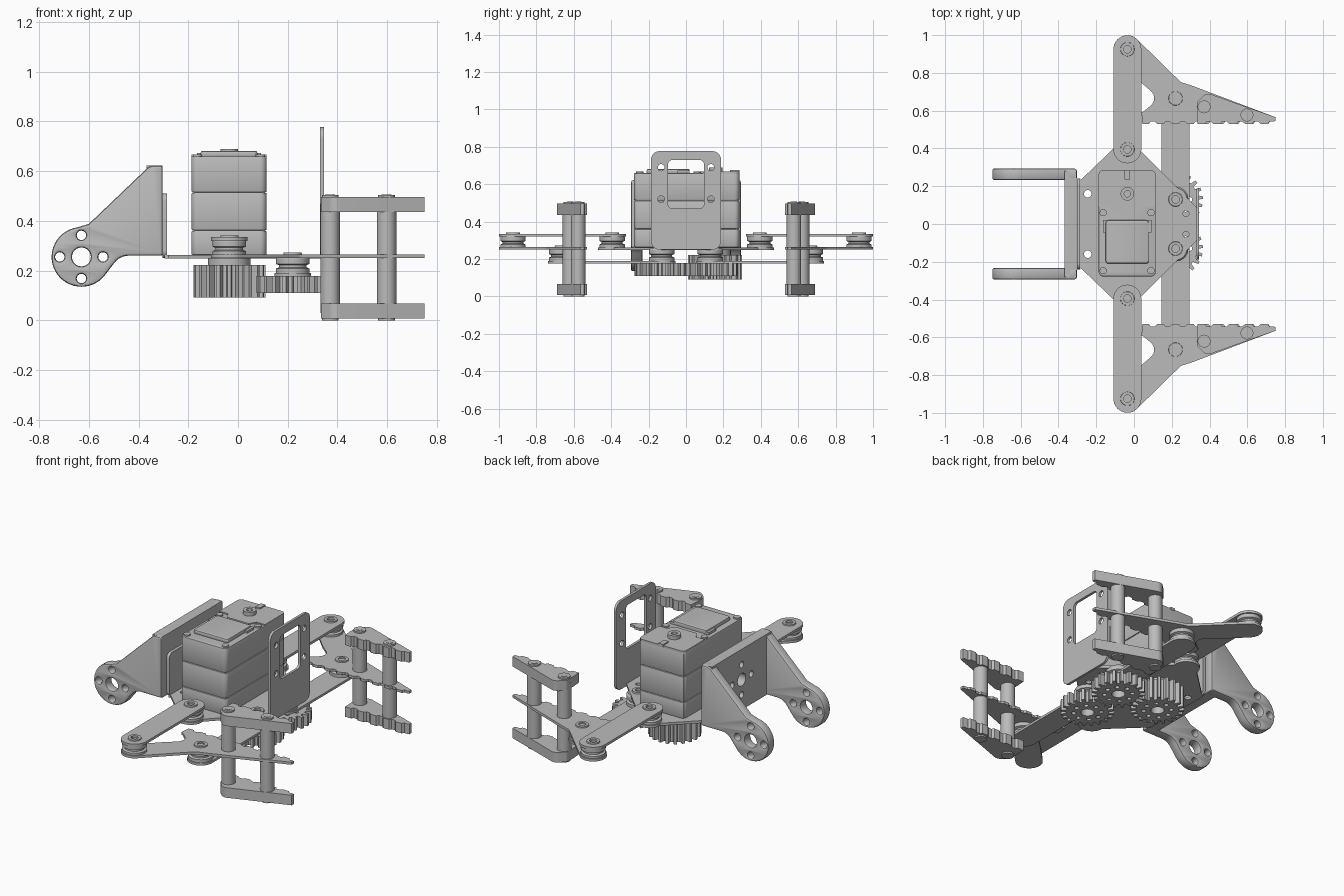
import bpy, bmesh
from math import sin, cos, pi, radians
from mathutils import Matrix, Vector

if "Cube" in bpy.data.objects:
    bpy.data.objects.remove(bpy.data.objects["Cube"])

GREY = bpy.data.materials.new("plain grey")
GREY.use_nodes = True
GREY.diffuse_color = (0.5, 0.5, 0.5, 1)
GREY.node_tree.nodes["Principled BSDF"].inputs["Base Color"].default_value = (0.5, 0.5, 0.5, 1)

# Orientation of flat profiles: lying, facing the front, facing the side
LYING = Matrix.Identity(4)
FRONT = Matrix(((1, 0, 0, 0), (0, 0, -1, 0), (0, 1, 0, 0), (0, 0, 0, 1)))
SIDE = Matrix(((0, 0, 1, 0), (1, 0, 0, 0), (0, 1, 0, 0), (0, 0, 0, 1)))


def arc(cx, cy, r, start=0, end=360, n=24):
    angles = [radians(start + (end - start) * i / n) for i in range(n + (end - start < 360))]
    return [(cx + r * cos(a), cy + r * sin(a)) for a in angles]


def rounded(corners, steps=6):
    """Outline from (x, y) or (x, y, fillet radius) corners."""
    out = []
    for i, corner in enumerate(corners):
        p = Vector(corner[:2])
        r = corner[2] if len(corner) > 2 else 0
        if not r:
            out.append(p)
            continue
        u = (Vector(corners[i - 1][:2]) - p).normalized()
        v = (Vector(corners[(i + 1) % len(corners)][:2]) - p).normalized()
        half = u.angle(v) / 2
        c = p + (u + v).normalized() * r / sin(half)
        t = r * cos(half) / sin(half)
        a, b = p + u * t - c, p + v * t - c
        out += [c + a.lerp(b, k / steps).normalized() * r for k in range(steps + 1)]
    return out


def box_outline(x0, x1, y0, y1, r=0):
    return rounded([(x0, y0, r), (x1, y0, r), (x1, y1, r), (x0, y1, r)])


def finish(name, mesh):
    mesh.materials.clear()
    mesh.materials.append(GREY)
    for p in mesh.polygons:
        p.use_smooth = True
    mesh.set_sharp_from_angle(angle=radians(30))
    ob = bpy.data.objects.new(name, mesh)
    bpy.context.collection.objects.link(ob)
    return ob


def plate(name, outline, low, high, holes=(), turn=LYING, bevel=0):
    """Extruded flat profile with holes, from low to high along its normal."""
    curve = bpy.data.curves.new(name, "CURVE")
    curve.dimensions, curve.fill_mode = "2D", "BOTH"
    curve.extrude = (high - low) / 2 - bevel
    curve.bevel_depth, curve.offset, curve.bevel_resolution = bevel, -bevel, 1
    for loop in [outline, *holes]:
        spline = curve.splines.new("POLY")
        spline.points.add(len(loop) - 1)
        for point, co in zip(spline.points, loop):
            point.co = (co[0], co[1], 0, 1)
        spline.use_cyclic_u = True
    helper = bpy.data.objects.new(name, curve)
    mesh = bpy.data.meshes.new_from_object(helper)
    bpy.data.objects.remove(helper)
    bpy.data.curves.remove(curve)
    bm = bmesh.new()
    bm.from_mesh(mesh)
    bmesh.ops.remove_doubles(bm, verts=bm.verts, dist=0.0002)
    bmesh.ops.transform(bm, verts=bm.verts, matrix=turn @ Matrix.Translation((0, 0, (low + high) / 2)))
    bmesh.ops.recalc_face_normals(bm, faces=bm.faces)
    bm.to_mesh(mesh)
    bm.free()
    return finish(name, mesh)


def spool(name, x, y, z):
    """Pivot bearing: stacked turned profile around a vertical axis."""
    profile = [(0, 0), (0.058, 0), (0.068, 0.008), (0.068, 0.028), (0.056, 0.033), (0.056, 0.042), (0.068, 0.047),
               (0.068, 0.068), (0.06, 0.08), (0.038, 0.08), (0.036, 0.092), (0.02, 0.092), (0.02, 0.08), (0, 0.08)]
    bm = bmesh.new()
    verts = [bm.verts.new((x + r, y, z + h)) for r, h in profile]
    edges = [bm.edges.new(pair) for pair in zip(verts, verts[1:])]
    bmesh.ops.spin(bm, geom=verts + edges, cent=(x, y, z), axis=(0, 0, 1), angle=2 * pi, steps=28)
    bmesh.ops.remove_doubles(bm, verts=bm.verts, dist=0.0002)
    bmesh.ops.recalc_face_normals(bm, faces=bm.faces)
    mesh = bpy.data.meshes.new(name)
    bm.to_mesh(mesh)
    bm.free()
    finish(name, mesh)


def gear(name, x, y, low, high, phase=0, teeth=20):
    outline = []
    for i in range(teeth):
        for part, r in ((-0.3, 0.116), (-0.17, 0.145), (0.17, 0.145), (0.3, 0.116)):
            a = 2 * pi * (i + part + phase) / teeth
            outline.append((x + r * cos(a), y + r * sin(a)))
    holes = [arc(x, y, 0.036)]
    holes += [arc(hx, hy, 0.013, n=12) for hx, hy in arc(x, y, 0.075, n=8)]
    plate(name, outline, low, high, holes)


ARM_X, ARM_Y, LINK_X = -0.035, 0.925, 0.22

# Base plate with pivot lobes and upright tabs
half = [(0.335, 0.085), (0.038, 0.385), (0.038, 0.47, 0.07), (-0.108, 0.47, 0.07), (-0.108, 0.40), (-0.28, 0.235)]
base = rounded(half + [(c[0], -c[1], *c[2:]) for c in reversed(half)])
base_holes = [arc(x, s * y, r, n=16) for s in (1, -1)
              for x, y, r in ((LINK_X, 0.13, 0.02), (0.275, 0.055, 0.016), (-0.245, 0.16, 0.02))]
plate("base_plate", base, 0.248, 0.263, base_holes)
plate("rear_tab", box_outline(-0.24, 0.24, 0.25, 0.51, 0.03), -0.303, -0.286, turn=SIDE)
plate("rear_tab_bend", box_outline(-0.295, -0.27, -0.235, 0.235), 0.248, 0.263)
plate("sensor_plate", box_outline(-0.187, 0.187, 0.25, 0.777, 0.045), 0.33, 0.345,
      [box_outline(-0.097, 0.097, 0.47, 0.73, 0.025)]
      + [arc(s * 0.133, z, 0.018, n=16) for s in (1, -1) for z in (0.52, 0.69)], SIDE)

# Mounting bracket
head = (-0.63, 0.255)
cheek = arc(*head, 0.12, 98, 318, 28) + rounded(
    [(-0.541, 0.175), (-0.475, 0.26, 0.07), (-0.303, 0.26, 0.01), (-0.303, 0.622, 0.01), (-0.355, 0.622, 0.04), (-0.60, 0.388)])[1:]
cheek_holes = [arc(*head, 0.038)] + [arc(x, z, 0.019, n=16) for x, z in arc(*head, 0.087, n=4)]
for label, low in (("front", 0.233), ("back", -0.293)):
    plate(f"bracket_{label}_cheek", cheek, low, low + 0.06, cheek_holes, FRONT, 0.01)
plate("bracket_wall", box_outline(-0.28, 0.28, 0.26, 0.622), -0.368, -0.304,
      [arc(0, 0.44, 0.038)] + [arc(y, z, 0.019, n=16) for y, z in arc(0, 0.44, 0.09, n=4)], SIDE)

# Servo housing in three stacked shells
for label, low, high in (("lower", 0.263, 0.36), ("middle", 0.362, 0.513), ("upper", 0.515, 0.66)):
    plate(f"servo_{label}_case", box_outline(-0.187, 0.115, -0.278, 0.285, 0.025), low, high, bevel=0.005)
plate("servo_core", box_outline(-0.18, 0.108, -0.27, 0.278), 0.27, 0.65)
plate("servo_lid", box_outline(-0.15, 0.078, -0.21, 0.02, 0.015), 0.655, 0.682, bevel=0.008)
plate("servo_lid_step", box_outline(-0.165, 0.093, -0.045, 0.02), 0.655, 0.674)
plate("servo_rear_cover", rounded([(-0.187, 0.09), (-0.13, 0.09), (-0.105, 0.05), (0.035, 0.05), (0.06, 0.09),
                                   (0.115, 0.09), (0.115, 0.285, 0.025), (-0.187, 0.285, 0.025)]), 0.655, 0.667)
plate("servo_shaft_cap", arc(ARM_X, 0.16, 0.036), 0.66, 0.69, [arc(ARM_X, 0.16, 0.017)])
plate("servo_cable_slot", box_outline(-0.05, -0.02, 0.235, 0.287), 0.66, 0.675)
for x in (-0.163, 0.09):
    for y in (0.06, -0.247):
        plate("servo_screw", arc(x, y, 0.019, n=16), 0.655, 0.668)
plate("servo_horn", arc(ARM_X, 0.155, 0.085), 0.215, 0.25)

# Gear train
gear("drive_gear", ARM_X, 0.155, 0.092, 0.222)
gear("left_link_gear", LINK_X, 0.13, 0.11, 0.178, 0.25)
gear("right_link_gear", LINK_X, -0.13, 0.11, 0.178, 0.25)

# Serrated inner edge shared by the finger and its pads
def scallops(x0, x1, y=0.53, count=9):
    step = (x1 - x0) / count
    return [(x0 + step * (i + f), y + d) for i in range(count)
            for f, d in ((0.05, 0), (0.5, 0), (0.62, 0.013), (0.88, 0.013))] + [(x1, y + 0.015)]


# Both grippers, mirrored front to back
for s, side in ((1, "back"), (-1, "front")):
    def flip(loop):
        return [(p[0], s * p[1]) for p in loop]

    def capsule(x, y0, y1, r=0.074):
        return flip(arc(x, y0, r, 180, 360, 14) + arc(x, y1, r, 0, 180, 14))

    plate(f"{side}_outer_link", capsule(ARM_X, 0.395, ARM_Y), 0.32, 0.335,
          [flip(arc(ARM_X, y, 0.02, n=16)) for y in (0.395, ARM_Y)])
    plate(f"{side}_inner_link", capsule(LINK_X, 0.13, 0.665), 0.176, 0.19)
    for y in (0.395, ARM_Y):
        spool(f"{side}_outer_spool", ARM_X, s * y, 0.25)
    for y in (0.13, 0.665):
        spool(f"{side}_inner_spool", LINK_X, s * y, 0.18)

    tip = [(0.75, 0.565)]
    finger = (scallops(0.04, 0.75) + tip + rounded([(0.3, 0.735), (0.25, 0.75, 0.04), (0.2, 0.797)])
              + arc(ARM_X, ARM_Y, 0.074, 48, 228, 16)
              + rounded([(0.03, 0.755), (0.135, 0.665, 0.05), (0.05, 0.595), (0.04, 0.59)]))
    plate(f"{side}_finger", flip(finger), 0.25, 0.265)

    pad = scallops(0.333, 0.75, count=5) + tip + rounded([(0.6, 0.618), (0.385, 0.695, 0.04), (0.333, 0.645, 0.02), (0.333, 0.58)])
    for label, low in (("lower", 0.008), ("upper", 0.436)):
        plate(f"{side}_{label}_pad", flip(pad), low, low + 0.06)
    for x, y in ((0.371, 0.62), (0.598, 0.577)):
        plate(f"{side}_finger_post", flip(arc(x, y, 0.039)), 0.03, 0.47)
        plate(f"{side}_post_bolt", flip(arc(x, y, 0.034)), 0, 0.505)
        plate(f"{side}_post_nut", flip(arc(x, y, 0.02, n=6)), 0.49, 0.507)
